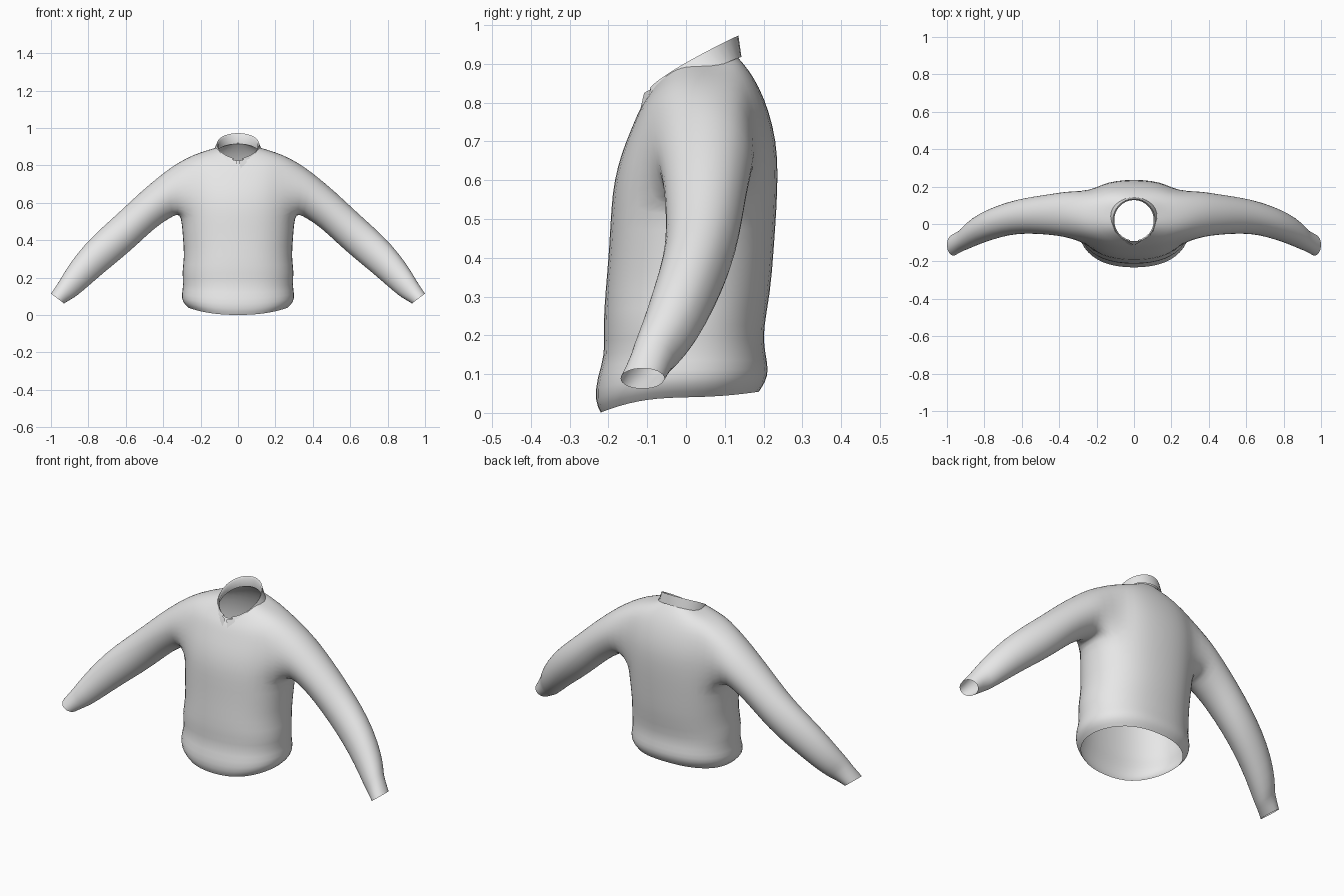
import bpy, bmesh
from math import sin, cos, radians, pi, copysign

cube = bpy.data.objects.get("Cube")
if cube:
    bpy.data.objects.remove(cube)

cloth = bpy.data.materials.new("pale_grey_cloth")
cloth.use_nodes = True
cloth.diffuse_color = (0.8, 0.8, 0.8, 1)
cloth.node_tree.nodes["Principled BSDF"].inputs["Base Color"].default_value = (0.8, 0.8, 0.8, 1)


def finish(bm, name, subdivide=0, angle=60):
    bmesh.ops.delete(bm, geom=[v for v in bm.verts if not v.link_faces], context='VERTS')
    bmesh.ops.recalc_face_normals(bm, faces=bm.faces[:])
    mesh = bpy.data.meshes.new(name)
    bm.to_mesh(mesh)
    bm.free()
    obj = bpy.data.objects.new(name, mesh)
    bpy.context.collection.objects.link(obj)
    mesh.materials.append(cloth)
    bpy.ops.object.select_all(action='DESELECT')
    obj.select_set(True)
    bpy.context.view_layer.objects.active = obj
    bpy.ops.object.shade_smooth_by_angle(angle=radians(angle))
    if subdivide:
        obj.modifiers.new("soften", 'SUBSURF').levels = subdivide
        obj.modifiers["soften"].render_levels = subdivide
    return obj


def bridge(bm, lower, upper, closed=True):
    n = len(lower)
    for i in range(n if closed else n - 1):
        j = (i + 1) % n
        bm.faces.new((lower[i], lower[j], upper[j], upper[i]))


def power(value, exponent):
    return copysign(abs(value) ** exponent, value)


# Torso rings: front z, side z, back z, half width, front y, back y
COLS, HALF = 24, 3
ARMPIT, SHOULDER = 7, 11
torso_rings = [
    (0.00, 0.04, 0.055, 0.268, -0.222, 0.19),
    (0.03, 0.07, 0.08, 0.30, -0.238, 0.207),
    (0.09, 0.11, 0.11, 0.305, -0.232, 0.216),
    (0.15, 0.16, 0.16, 0.293, -0.21, 0.205),
    (0.22, 0.23, 0.21, 0.303, -0.216, 0.20),
    (0.31, 0.31, 0.31, 0.288, -0.21, 0.22),
    (0.42, 0.42, 0.42, 0.298, -0.20, 0.228),
    (0.53, 0.53, 0.53, 0.305, -0.195, 0.236),
    (0.60, 0.61, 0.62, 0.31, -0.187, 0.239),
    (0.67, 0.70, 0.70, 0.31, -0.168, 0.235),
    (0.73, 0.78, 0.78, 0.30, -0.143, 0.215),
    (0.78, 0.84, 0.84, 0.28, -0.122, 0.19),
    (0.805, 0.872, 0.885, 0.20, -0.107, 0.163),
    (0.825, 0.895, 0.92, 0.115, -0.092, 0.132),
]

# Sleeve rings: top x, top z, bottom x, bottom z, centre y, half depth
sleeve_rings = [
    (0.36, 0.79, 0.325, 0.54, 0.05, 0.128),
    (0.43, 0.735, 0.37, 0.515, 0.052, 0.118),
    (0.52, 0.66, 0.44, 0.47, 0.05, 0.107),
    (0.63, 0.555, 0.53, 0.385, 0.045, 0.097),
    (0.72, 0.475, 0.62, 0.305, 0.03, 0.09),
    (0.82, 0.38, 0.72, 0.225, -0.002, 0.085),
    (0.90, 0.275, 0.805, 0.15, -0.04, 0.077),
    (0.94, 0.21, 0.865, 0.10, -0.075, 0.066),
    (0.95, 0.19, 0.88, 0.092, -0.085, 0.057),
    (1.00, 0.115, 0.93, 0.062, -0.112, 0.058),
]

bm = bmesh.new()
grid = []
for zf, zs, zb, hw, yf, yb in torso_rings:
    ring = []
    for i in range(COLS):
        c, s = cos(2 * pi * i / COLS), sin(2 * pi * i / COLS)
        end = zf if s < 0 else zb
        ring.append(bm.verts.new((hw * power(c, 0.85),
                                  (yf + yb) / 2 + (yb - yf) / 2 * power(s, 0.92),
                                  zs + (end - zs) * s * s)))
    grid.append(ring)

# Torso faces, leaving an armhole on each side
for r in range(len(grid) - 1):
    for i in range(COLS):
        at_side = i % 12 < HALF or i % 12 >= 12 - HALF
        if at_side and ARMPIT <= r < SHOULDER:
            continue
        j = (i + 1) % COLS
        bm.faces.new((grid[r][i], grid[r][j], grid[r + 1][j], grid[r + 1][i]))

# Sleeves grown from the armhole borders
rows = SHOULDER - ARMPIT
border = [(ARMPIT, i) for i in range(-HALF, HALF)]
border += [(r, HALF) for r in range(ARMPIT, SHOULDER)]
border += [(SHOULDER, i) for i in range(HALF, -HALF, -1)]
border += [(r, -HALF) for r in range(SHOULDER, ARMPIT, -1)]
angles, angle = [], -135
for steps in (2 * HALF, rows, 2 * HALF, rows):
    for k in range(steps):
        angles.append(radians(angle + 90 * k / steps))
    angle += 90
for side in (1, -1):
    previous = [grid[r][(i if side > 0 else 12 - i) % COLS] for r, i in border]
    for tx, tz, bx, bz, y, depth in sleeve_rings:
        ring = []
        for a in angles:
            v = sin(a) / 2
            ring.append(bm.verts.new((side * ((tx + bx) / 2 + v * (tx - bx)),
                                      y + depth * cos(a),
                                      (tz + bz) / 2 + v * (tz - bz))))
        bridge(bm, previous, ring)
        previous = ring
finish(bm, "shirt_body", subdivide=1, angle=80)

# Collar: inner stand, rolled fold and pointed leaf
bm = bmesh.new()
STEPS = 28
loops = [[], [], [], []]
for k in range(STEPS + 1):
    t = 2 * k / STEPS - 1
    a = radians(90 + 168 * t)
    b = radians(90 + 137 * t)
    s = (sin(a) + 1) / 2
    q = (sin(b) + 1) / 2
    fold_z = 0.835 + 0.138 * s ** 0.8
    tip = max(0, abs(t) - 0.8) / 0.2
    leaf_z = 0.80 + 0.118 * q ** 0.8 - 0.055 * tip
    points = [
        (0.112 * cos(a), 0.02 + 0.112 * sin(a), 0.82 + 0.095 * s),
        (0.106 * cos(a), 0.02 + 0.108 * sin(a), fold_z - 0.01),
        (0.113 * cos(a), 0.02 + 0.115 * sin(a), fold_z),
        (0.134 * cos(b) + 0.018 * tip * copysign(1, cos(b)),
         0.02 + 0.123 * sin(b) - 0.03 * tip, leaf_z),
    ]
    for loop, point in zip(loops, points):
        loop.append(bm.verts.new(point))
for lower, upper in zip(loops, loops[1:]):
    bridge(bm, lower, upper, closed=False)
finish(bm, "collar", angle=70)

# Small folded tabs where the collar stand meets the placket
for side, name in ((1, "left_collar_tab"), (-1, "right_collar_tab")):
    bm = bmesh.new()
    corners = [(0.004, -0.108, 0.825), (0.045, -0.09, 0.835),
               (0.05, -0.105, 0.795), (0.02, -0.122, 0.765)]
    v = [bm.verts.new((side * x, y, z)) for x, y, z in corners]
    bm.faces.new((v[0], v[1], v[2]))
    bm.faces.new((v[0], v[2], v[3]))
    finish(bm, name, angle=30)
